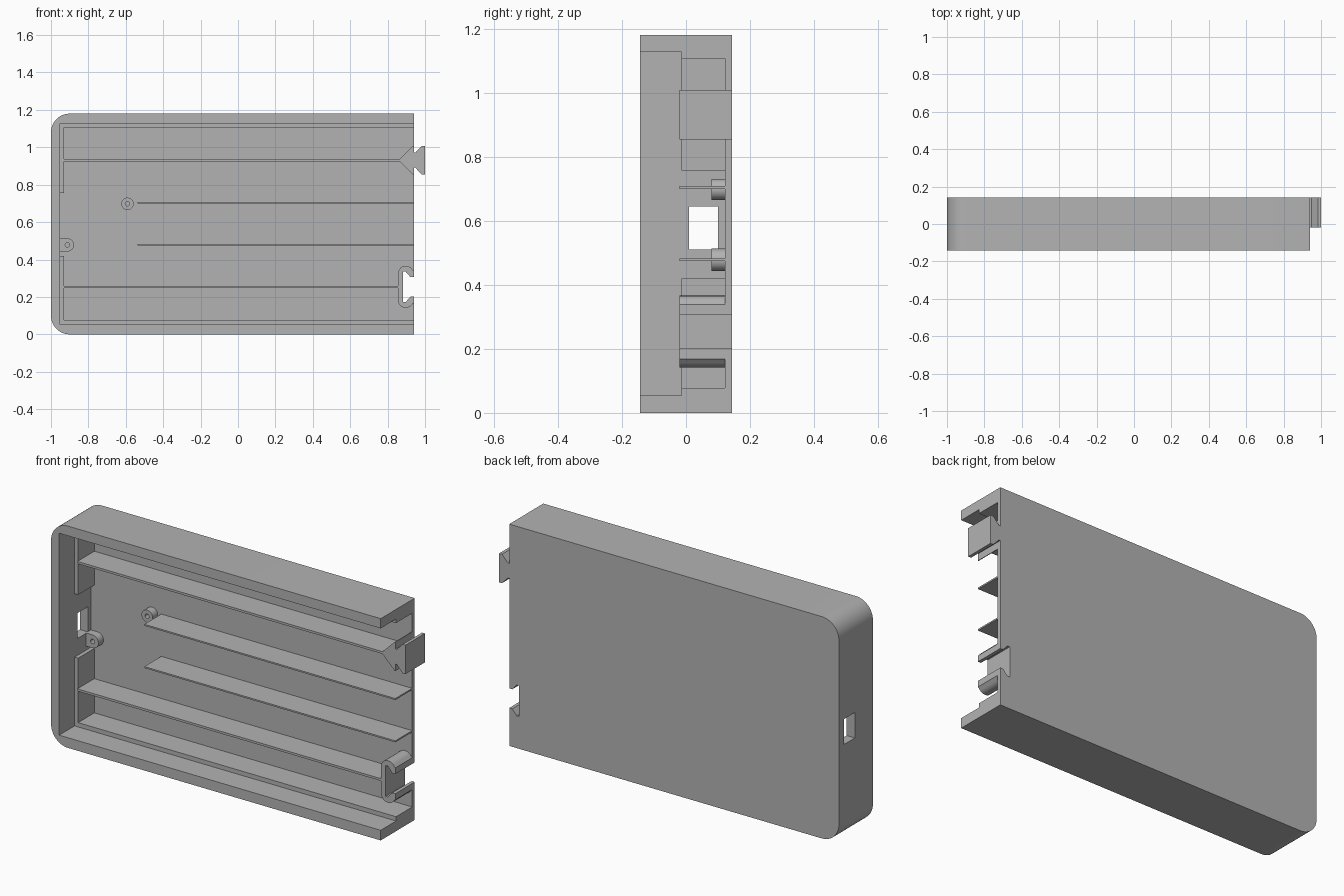
import bpy, bmesh, math

cube = bpy.data.objects.get("Cube")
if cube:
    bpy.data.objects.remove(cube, do_unlink=True)

grey = bpy.data.materials.new("grey plastic")
grey.use_nodes = True
COLOUR = (0.45, 0.45, 0.45, 1)
grey.diffuse_color = COLOUR
grey.node_tree.nodes["Principled BSDF"].inputs["Base Color"].default_value = COLOUR

FRONT, BACK = -0.143, 0.143
FLOOR = 0.122          # inner face of the back plate
RIB = -0.02            # front edge of the ribs
LEDGE = -0.014
LEFT, RIGHT, TOP = -1.0, 0.94, 1.18


def prism(name, outline, y0, y1):
    """Extrude an x-z outline from y0 to y1."""
    bm = bmesh.new()
    face = bm.faces.new([bm.verts.new((x, y0, z)) for x, z in outline])
    ext = bmesh.ops.extrude_face_region(bm, geom=[face])
    moved = [v for v in ext["geom"] if isinstance(v, bmesh.types.BMVert)]
    bmesh.ops.translate(bm, verts=moved, vec=(0, y1 - y0, 0))
    bmesh.ops.recalc_face_normals(bm, faces=bm.faces[:])
    mesh = bpy.data.meshes.new(name)
    bm.to_mesh(mesh)
    bm.free()
    mesh.materials.append(grey)
    obj = bpy.data.objects.new(name, mesh)
    bpy.context.collection.objects.link(obj)
    return obj


def box(name, x0, x1, y0, y1, z0, z1):
    return prism(name, [(x0, z0), (x1, z0), (x1, z1), (x0, z1)], y0, y1)


def arc(cx, cz, r, a0, a1, n):
    angles = [math.radians(a0 + (a1 - a0) * i / n) for i in range(n + 1)]
    return [(cx + r * math.cos(a), cz + r * math.sin(a)) for a in angles]


def cut(obj, cutter):
    cutter.hide_render = True
    mod = obj.modifiers.new("cut", "BOOLEAN")
    mod.operation, mod.solver, mod.object = "DIFFERENCE", "EXACT", cutter
    bpy.context.view_layer.objects.active = obj
    bpy.ops.object.modifier_apply(modifier=mod.name)
    bpy.data.objects.remove(cutter, do_unlink=True)


def smooth(obj):
    bpy.ops.object.select_all(action="DESELECT")
    obj.select_set(True)
    bpy.context.view_layer.objects.active = obj
    bpy.ops.object.shade_smooth_by_angle(angle=math.radians(30))


def mirrored(half, z):
    """Complete an outline, given as (x, height above z), below z."""
    return ([(x, z + h) for x, h in half]
            + [(x, z - h) for x, h in reversed(half) if h > 0])


# Case: rounded at the closed end, open at the other
R = 0.1
outline = [(RIGHT, 0), (RIGHT, TOP)]
outline += arc(LEFT + R, TOP - R, R, 90, 180, 12)
outline += arc(LEFT + R, R, R, 180, 270, 12)
case = prism("case", outline, FRONT, BACK)
cut(case, box("cavity", -0.952, 1.1, -0.3, FLOOR, 0.054, 1.128))
cut(case, box("port_opening", -1.1, -0.9, 0.009, 0.1, 0.51, 0.645))

# Dovetail socket through the back plate and its curved collar
SOCKET = 0.254
slot = [(0.882, 0.082), (0.896, 0.082), (0.922, 0.052), (RIGHT, 0.052)]
cut(case, prism("slot", mirrored(slot + [(1.05, 0.052)], SOCKET), 0, 0.3))
smooth(case)
rim = [(x, z - SOCKET) for x, z in arc(0.897, SOCKET + 0.07, 0.042, 30, 180, 12)]
rim = [(RIGHT, 0.085)] + rim
outer = [(x, SOCKET + h) for x, h in rim] + [(x, SOCKET - h) for x, h in reversed(rim)]
inner = ([(x, SOCKET - h) for x, h in reversed(slot)]
         + [(x, SOCKET + h) for x, h in slot])
collar = prism("socket_collar", outer + inner, RIB, FLOOR)
smooth(collar)

# Dovetail tongue
tongue = [(0.858, 0), (0.936, 0.077), (RIGHT, 0.077), (RIGHT, 0.04),
          (0.948, 0.04), (0.983, 0.077), (1.0, 0.077)]
prism("dovetail_tongue", mirrored(tongue, 0.931), RIB, BACK)

# Stepped ledge inside the walls
box("lower_ledge", -0.952, RIGHT, LEDGE, FLOOR, 0.054, 0.077)
box("upper_ledge", -0.952, RIGHT, LEDGE, FLOOR, 1.107, 1.128)
box("lower_end_ledge", -0.952, -0.931, LEDGE, FLOOR, 0.077, 0.42)
box("upper_end_ledge", -0.952, -0.931, LEDGE, FLOOR, 0.757, 1.107)

# Ribs
box("lower_long_rib", -0.931, 0.856, RIB, FLOOR, 0.247, 0.259)
box("upper_long_rib", -0.931, 0.866, RIB, FLOOR, 0.925, 0.937)
box("lower_thin_rib", -0.537, RIGHT, RIB, FLOOR, 0.475, 0.483)
box("upper_thin_rib", -0.537, RIGHT, RIB, FLOOR, 0.700, 0.708)

# Screw bosses: one round, one joined to the end wall
BOSS = 0.08
bosses = [("round_boss", -0.591, 0.698, arc(-0.591, 0.698, 0.033, 0, 348.75, 31)),
          ("wall_boss", -0.912, 0.478,
           arc(-0.912, 0.478, 0.035, -90, 90, 16) + [(-0.952, 0.513), (-0.952, 0.443)])]
for name, x, z, shape in bosses:
    boss = prism(name, shape, BOSS, FLOOR)
    cut(boss, prism("screw_hole", arc(x, z, 0.012, 0, 345, 23), 0, 0.2))
    smooth(boss)
